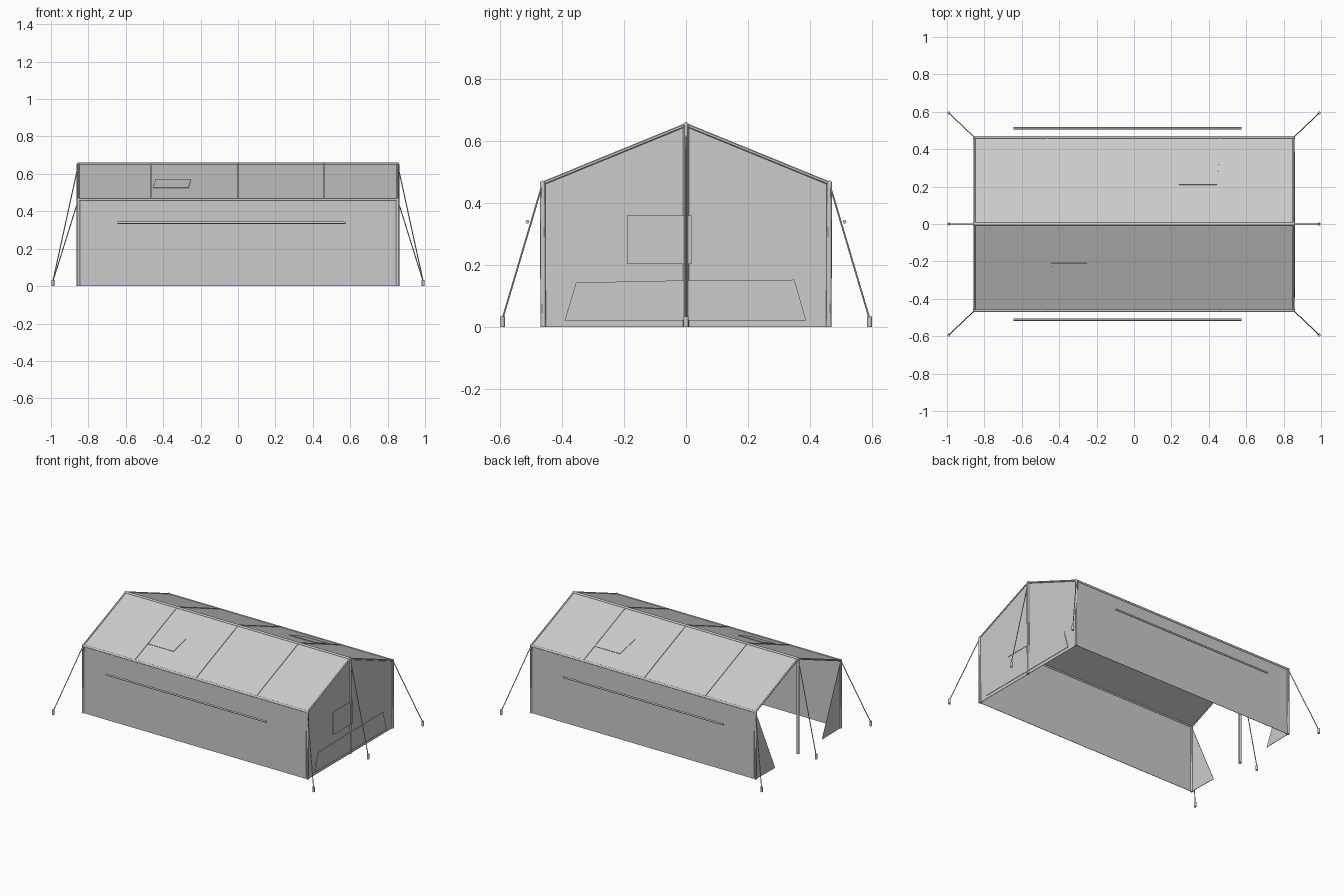
import bpy
from mathutils import Vector

if "Cube" in bpy.data.objects:
    bpy.data.objects.remove(bpy.data.objects["Cube"])

X, Y, EAVE, RIDGE = 0.853, 0.463, 0.463, 0.652


def sheet(name, pts, thick=0.003):
    """Fabric panel from one outline, given a little thickness."""
    me = bpy.data.meshes.new(name)
    me.from_pydata(pts, [], [range(len(pts))])
    ob = bpy.data.objects.new(name, me)
    bpy.context.collection.objects.link(ob)
    mod = ob.modifiers.new("thickness", 'SOLIDIFY')
    mod.thickness = thick
    mod.offset = 0
    return ob


def rod(name, a, b, r, sides=12):
    """Round bar between two points."""
    a, b = Vector(a), Vector(b)
    d = b - a
    bpy.ops.mesh.primitive_cylinder_add(vertices=sides, radius=r, depth=d.length,
                                        location=(a + b) / 2)
    ob = bpy.context.object
    ob.name = name
    ob.rotation_euler = d.to_track_quat('Z', 'Y').to_euler()
    bpy.ops.object.shade_smooth_by_angle()
    return ob


def slope(x, y, lift=0.0):
    """Point on the roof at x, y."""
    return (x, y, RIDGE - (RIDGE - EAVE) * abs(y) / Y + lift)


for s, side in ((-1, "front"), (1, "back")):
    # long wall and roof slope
    sheet(side + "_wall", [(-X, s * Y, 0), (X, s * Y, 0), (X, s * Y, EAVE), (-X, s * Y, EAVE)])
    sheet(side + "_roof", [slope(-X, 0), slope(X, 0), slope(X, s * Y), slope(-X, s * Y)])
    # eave pole and rolled curtain bar
    rod(side + "_eave_pole", (-X, s * Y, EAVE), (X, s * Y, EAVE), 0.007)
    rod(side + "_curtain_bar", (-0.645, s * 0.512, 0.339), (0.575, s * 0.512, 0.339), 0.006)
    # roof seams
    for x in (-0.465, 0, 0.46):
        w = 0.004
        sheet(side + "_roof_seam", [slope(x - w, 0, .003), slope(x + w, 0, .003),
                                    slope(x + w, s * Y, .003), slope(x - w, s * Y, .003)], 0.005)
    # folded door flap at the open end
    sheet(side + "_door_flap", [(-X, s * Y, EAVE), (-X, s * Y, 0), (-X - 0.003, s * 0.255, 0)])

# roof patches
sheet("front_roof_patch", [slope(x, y, .005) for x, y in
      ((-.44, -.21), (-.25, -.21), (-.265, -.322), (-.455, -.322))])
sheet("back_roof_patch", [slope(x, y, .005) for x, y in
      ((.24, .21), (.445, .21), (.455, .342), (.263, .342))])

# closed end: wall, gable, window and lower flap
sheet("end_wall", [(X, -Y, 0), (X, Y, 0), (X, Y, EAVE), (X, -Y, EAVE)])
sheet("gable", [(X, -Y, EAVE), (X, Y, EAVE), (X, 0, RIDGE)])
sheet("end_window", [(X + .005, y, z) for y, z in
      ((-.19, .203), (.018, .203), (.018, .359), (-.19, .359))])
sheet("end_lower_flap", [(X + .005, y, z) for y, z in
      ((-.392, .02), (.388, .02), (.35, .152), (0, .15), (-.355, .143))])

# frame poles, guy ropes and stakes
rod("ridge_pole", (-X - .005, 0, RIDGE), (X + .005, 0, RIDGE), 0.008)
for e in (-1, 1):
    rod("ridge_post", (e * X, 0, 0), (e * X, 0, RIDGE), 0.010)
    for s in (-1, 0, 1):
        top = (e * X, s * Y, RIDGE if s == 0 else EAVE)
        foot = (e * 0.99, s * 0.593, 0.025)
        if s:
            rod("corner_post", (e * X, s * (Y - .002), 0), top, 0.009)
            rod("gable_rafter", (e * X, 0, RIDGE), top, 0.006)
        rod("guy_rope", top, foot, 0.0028, 8)
        rod("stake", (foot[0], foot[1], 0), (foot[0], foot[1], 0.033), 0.008)
        bpy.ops.mesh.primitive_uv_sphere_add(segments=12, ring_count=8, radius=0.009, location=top)
        bpy.context.object.name = "pole_joint"
        bpy.ops.object.shade_smooth_by_angle()
